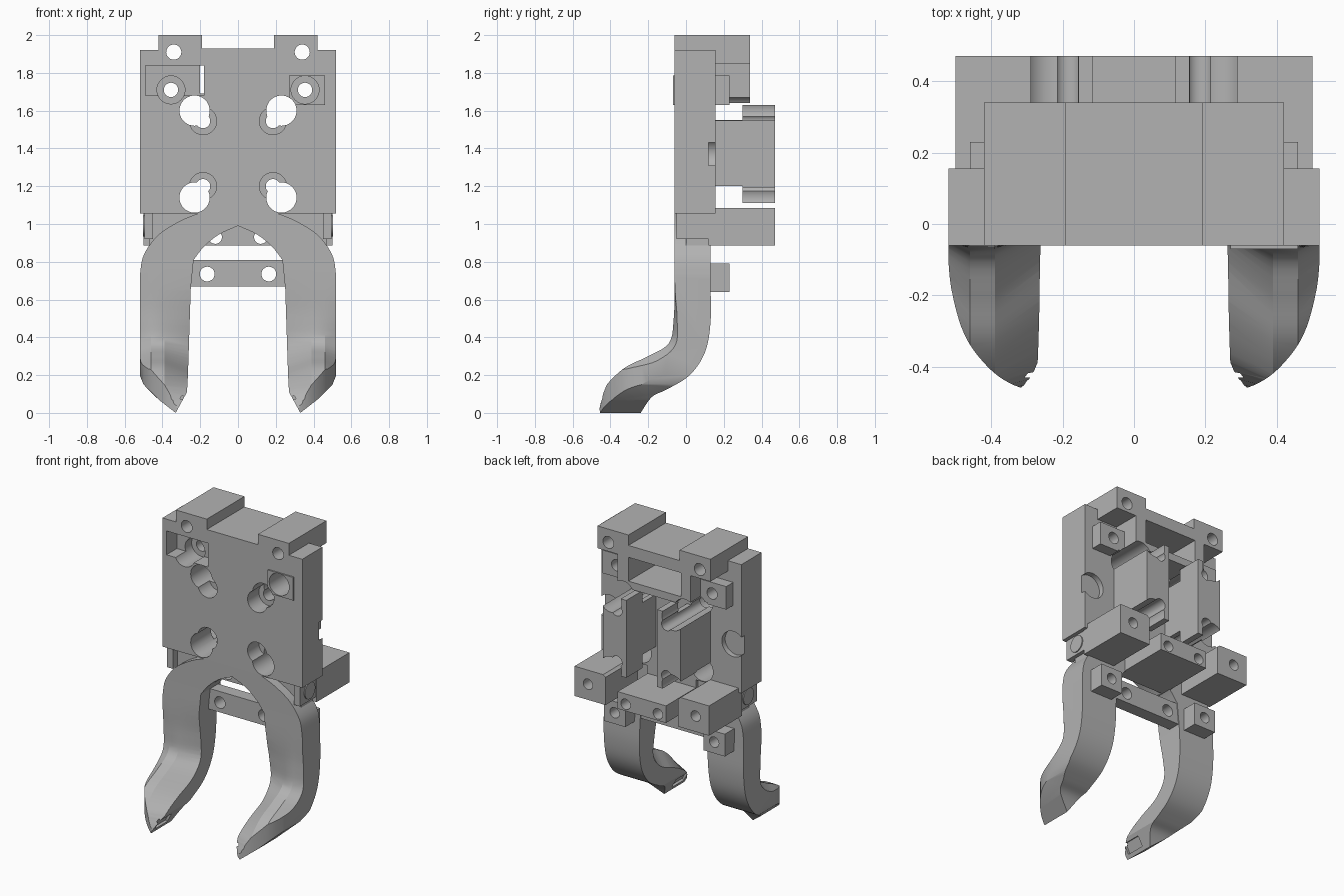
import bpy, bmesh, math
from mathutils import Vector

old = bpy.data.objects.get("Cube")
if old:
    bpy.data.objects.remove(old)

grey = bpy.data.materials.new("plain_grey")
grey.use_nodes = True
grey.diffuse_color = (0.45, 0.45, 0.45, 1)
grey.node_tree.nodes["Principled BSDF"].inputs["Base Color"].default_value = (0.45, 0.45, 0.45, 1)


def finish(name, bm):
    bmesh.ops.recalc_face_normals(bm, faces=bm.faces)
    mesh = bpy.data.meshes.new(name)
    bm.to_mesh(mesh)
    bm.free()
    mesh.materials.append(grey)
    obj = bpy.data.objects.new(name, mesh)
    bpy.context.collection.objects.link(obj)
    return obj


def loft(name, rings):
    """Skin a list of equal closed rings and cap both ends."""
    bm = bmesh.new()
    rows = [[bm.verts.new(p) for p in ring] for ring in rings]
    n = len(rows[0])
    for a, b in zip(rows, rows[1:]):
        for i in range(n):
            bm.faces.new((a[i], a[(i + 1) % n], b[(i + 1) % n], b[i]))
    bm.faces.new(rows[0])
    bm.faces.new(rows[-1])
    return finish(name, bm)


def box(name, x0, x1, y0, y1, z0, z1):
    base = [(x0, y0), (x1, y0), (x1, y1), (x0, y1)]
    return loft(name, [[(x, y, z) for x, y in base] for z in (z0, z1)])


def rod(name, x, z, r, y0, y1, sides=40):
    """Round bar along y."""
    turn = [math.tau * i / sides for i in range(sides)]
    return loft(name, [[(x + r * math.cos(t), y, z + r * math.sin(t)) for t in turn]
                       for y in (y0, y1)])


def boolean(obj, tool, mode):
    mod = obj.modifiers.new("combine", 'BOOLEAN')
    mod.operation, mod.object, mod.solver = mode, tool, 'EXACT'
    bpy.context.view_layer.update()
    graph = bpy.context.evaluated_depsgraph_get()
    mesh = bpy.data.meshes.new_from_object(obj.evaluated_get(graph))
    obj.modifiers.clear()
    obj.data = mesh
    bpy.data.objects.remove(tool)


def smooth(obj, degrees=30):
    bpy.ops.object.select_all(action='DESELECT')
    obj.select_set(True)
    bpy.context.view_layer.objects.active = obj
    bpy.ops.object.shade_smooth_by_angle(angle=math.radians(degrees))


def curve_through(points, steps=5):
    """Smooth curve through 2D points."""
    p = [Vector(q) for q in points]
    p = [p[0]] + p + [p[-1]]
    out = []
    for a, b, c, d in zip(p, p[1:], p[2:], p[3:]):
        for k in range(steps):
            t = k / steps
            out.append(0.5 * (2 * b + (c - a) * t + (2 * a - 5 * b + 4 * c - d) * t ** 2
                              + (3 * b - a - 3 * c + d) * t ** 3))
    return out + [p[-1]]


# Mounting plate with its raised top and back frame
body = box("mounting_plate", -.52, .52, -.06, .155, 1.055, 1.92)
adds = [(-.42, .42, -.06, .34, 1.85, 1.93), (-.27, .27, .1, .34, 1.64, 1.9),
        (.27, .46, -.07, .23, 1.63, 1.785), (-.46, -.27, .1, .23, 1.63, 1.785),
        (-.18, .18, .1, .47, .885, 1.0), (-.18, .18, .06, .15, .885, 1.1)]
for s in (-1, 1):
    # Top lugs, guide walls, lower back blocks and hinge blocks
    for x0, x1, *rest in [(.19, .42, -.06, .34, 1.85, 2.0), (.115, .29, .1, .47, 1.11, 1.63),
                          (.27, .5, .12, .47, .885, 1.085), (.17, .47, .0, .13, .885, 1.08),
                          (.45, .495, -.05, .13, .92, 1.08)]:
        adds.append((*sorted((s * x0, s * x1)), *rest))
for a in adds:
    boolean(body, box("add", *a), 'UNION')

# Pockets and windows
cuts = [(-.49, -.18, -.1, .05, 1.68, 1.84), (-.2, .19, .03, .5, 1.69, 1.85)]
for s in (-1, 1):
    for z0, z1 in ((1.55, 1.7), (1.1, 1.2)):
        cuts.append((*sorted((s * .09, s * .32)), .155, .3, z0, min(z1, 1.64)))
for c in cuts:
    boolean(body, box("cut", *c), 'DIFFERENCE')

# Screw holes, counterbores, keyholes and edge recesses
holes = []
for s in (-1, 1):
    holes += [(s * .34, 1.91, .04, -.2, .6), (s * .355, 1.71, .038, -.2, .6),
              (s * .355, 1.71, .074, -.2, .12), (s * .46, 1.37, .085, .12, .2),
              (s * .12, .93, .035, -.1, .6), (s * .4, .99, .035, .2, .6)]
    for big, small in ((1.6, 1.545), (1.14, 1.2)):
        holes += [(s * .23, big, .08, -.2, .6), (s * .185, small, .038, -.2, .6),
                  (s * .185, small, .072, -.2, .06)]
for h in holes:
    boolean(body, rod("hole", *h), 'DIFFERENCE')
smooth(body)

# Hinge pins
for s, side in ((-1, "right"), (1, "left")):
    pin = rod(side + "_hinge_pin", 0, 0, .055, -.02, .02, 28)
    pin.rotation_euler.z = math.pi / 2
    pin.location = (s * .482, .05, .99)
    smooth(pin)

# Gripping arm: side profile with bevelled inner and outer edges
front = curve_through([(-.06, 1.07), (-.06, .7), (-.065, .5), (-.09, .37), (-.2, .3),
                       (-.33, .235), (-.44, .12), (-.47, 0)])
back = curve_through([(.13, 1.07), (.13, .7), (.13, .48), (.1, .32), (.02, .2),
                      (-.1, .125), (-.18, .085), (-.24, 0)])
weight = [w.y for w in curve_through([(0, w) for w in (0, 0, .3, .6, .8, .7, .4, 0)])]
rings = []
for x, bevel in ((0, .6), (.25, .6), (.39, 0), (.46, 0), (.53, .35)):
    edge = [f.lerp(b, max(w, 0) * bevel) for f, b, w in zip(front, back, weight)]
    rings.append([(x, p.x, p.y) for p in edge + back[::-1]])
arms = loft("gripping_arms", rings)

# Trim the arm to its front outline and its plan outline
arch = curve_through([(0, .99), (.1, .945), (.18, .88), (.235, .81)], 4)
shoulder = curve_through([(.52, .72), (.505, .82), (.46, .9), (.4, .96), (.3, 1.02), (.2, 1.06)], 4)
foot = [Vector(p) for p in ((.25, .66), (.265, .2), (.27, .11), (.33, 0), (.42, .07),
                            (.5, .15), (.52, .2))]
outline = arch + foot + shoulder + [Vector((0, 1.06))]
boolean(arms, loft("trim", [[(p.x, y, p.y) for p in outline] for y in (-.7, .4)]), 'INTERSECT')
plan = [Vector((0, .3)), Vector((.53, .3))] + curve_through(
    [(.522, -.06), (.512, -.18), (.475, -.31), (.41, -.4), (.34, -.45), (.26, -.472)]) + [Vector((0, -.48))]
boolean(arms, loft("trim", [[(p.x, p.y, z) for p in plan] for z in (-.1, 1.2)]), 'INTERSECT')

# Small recess in the gripping pad
pad = box("cut", -.035, .035, -.43, -.3, -.015, .015)
pad.location = (.3, 0, .055)
pad.rotation_euler.y = math.atan2(.11, .06)
boolean(arms, pad, 'DIFFERENCE')
arms.modifiers.new("mirror", 'MIRROR')
smooth(arms, 25)

# Cross bar between the arms
bar = box("cross_bar", -.27, .27, .04, .125, .67, .81)
for s in (-1, 1):
    boolean(bar, rod("hole", s * .163, .735, .039, -.2, .6), 'DIFFERENCE')
smooth(bar)

# Screw lugs behind the arms
for s, side in ((-1, "right"), (1, "left")):
    lug = box(side + "_arm_lug", *sorted((s * .29, s * .45)), .1, .23, .64, .79)
    boolean(lug, rod("hole", s * .37, .715, .035, .14, .4), 'DIFFERENCE')
    smooth(lug)
